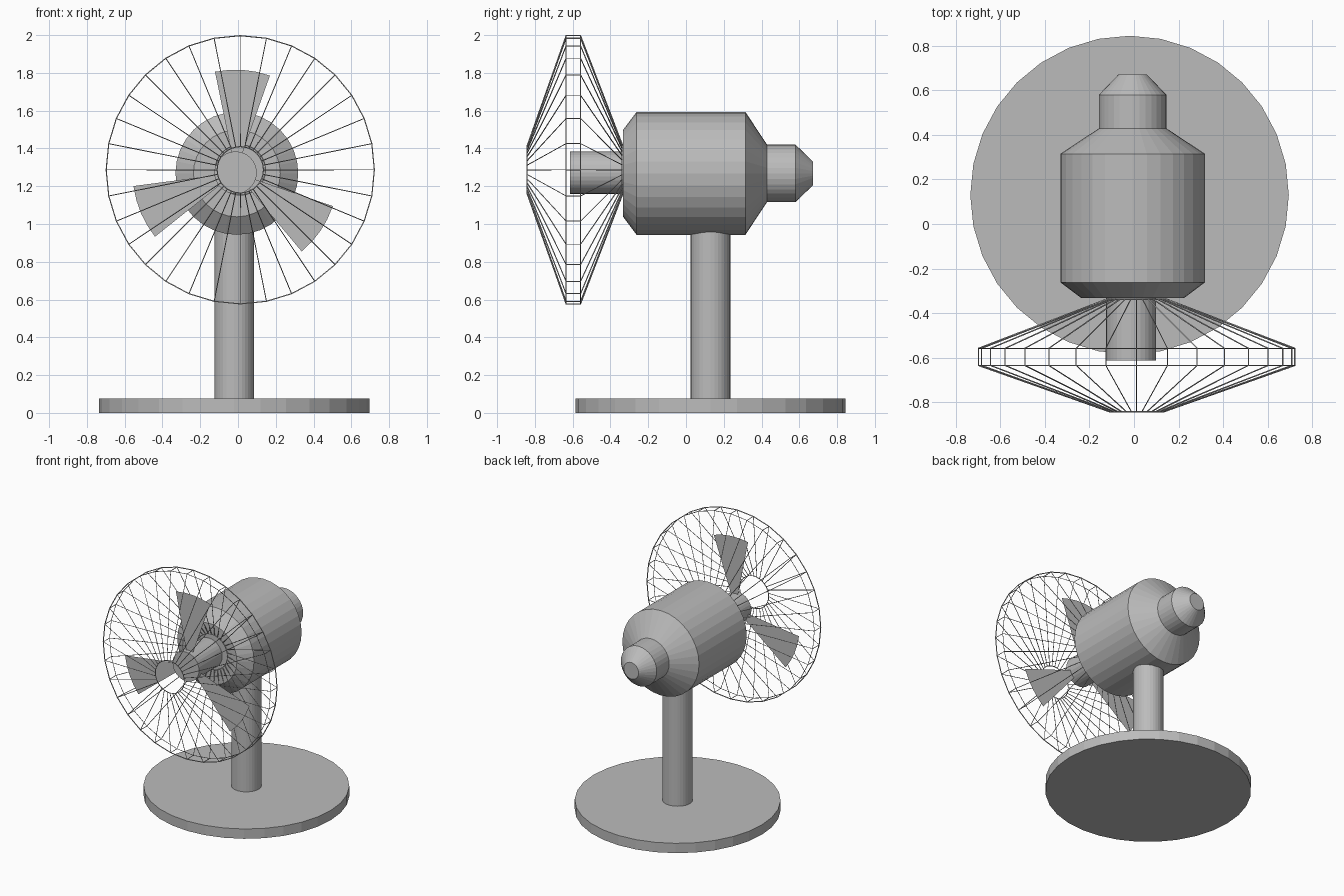
import bpy, bmesh, math
from mathutils import Vector

if "Cube" in bpy.data.objects:
    bpy.data.objects.remove(bpy.data.objects["Cube"])

SIDES = 32
grey = bpy.data.materials.new("plain grey")
grey.diffuse_color = (0.5, 0.5, 0.5, 1)
grey.use_nodes = True
grey.node_tree.nodes["Principled BSDF"].inputs["Base Color"].default_value = grey.diffuse_color


def finish(name, bm):
    me = bpy.data.meshes.new(name)
    bm.to_mesh(me)
    bm.free()
    me.materials.append(grey)
    ob = bpy.data.objects.new(name, me)
    bpy.context.collection.objects.link(ob)
    return ob


def lathe(name, profile, centre, axis="Y", caps=True):
    """Revolve (position along axis, radius) pairs about the Y or Z axis."""
    bm = bmesh.new()
    rings = []
    for t, r in profile:
        ring = []
        for i in range(SIDES):
            a = 2 * math.pi * i / SIDES
            u, v = r * math.cos(a), r * math.sin(a)
            p = Vector((u, t, v)) if axis == "Y" else Vector((u, v, t))
            ring.append(bm.verts.new(p + Vector(centre)))
        rings.append(ring)
    for a, b in zip(rings, rings[1:]):
        for i in range(SIDES):
            j = (i + 1) % SIDES
            bm.faces.new((a[i], a[j], b[j], b[i]))
    if caps:
        bm.faces.new(rings[0])
        bm.faces.new(rings[-1])
    bmesh.ops.recalc_face_normals(bm, faces=bm.faces[:])
    return finish(name, bm)


# Stand
lathe("base", [(0, 0.715), (0.075, 0.715)], (-0.02, 0.13, 0), "Z")
lathe("pole", [(0.075, 0.105), (1.0, 0.105)], (-0.02, 0.13, 0), "Z")

# Motor housing with stepped rear knob
lathe("motor_housing",
      [(-0.333, 0.23), (-0.262, 0.325), (0.315, 0.325), (0.429, 0.152),
       (0.58, 0.152), (0.672, 0.063)], (-0.006, 0, 1.268))

# Drive shaft
lathe("shaft", [(-0.613, 0.112), (-0.333, 0.112)], (-0.013, 0, 1.272))

# Three flat wedge blades
bm = bmesh.new()
for mid in (86, 203, 325.5):
    pts = []
    for r, steps in ((0.09, (-15.5, 15.5)), (0.545, (15.5, 7.5, 0, -7.5, -15.5))):
        for s in steps:
            a = math.radians(mid + s)
            pts.append(bm.verts.new((-0.013 + r * math.cos(a), -0.578,
                                     1.272 + r * math.sin(a))))
    bm.faces.new(pts)
finish("blades", bm)

# Wire guard: spokes and rings from a revolved profile
guard = lathe("wire_guard",
              [(-0.842, 0.123), (-0.635, 0.71), (-0.558, 0.71), (-0.338, 0.135)],
              (0.012, 0, 1.287), caps=False)
wire = guard.modifiers.new("wires", "WIREFRAME")
wire.thickness = 0.007
wire.offset = 0
wire.use_boundary = True
wire.use_even_offset = False
